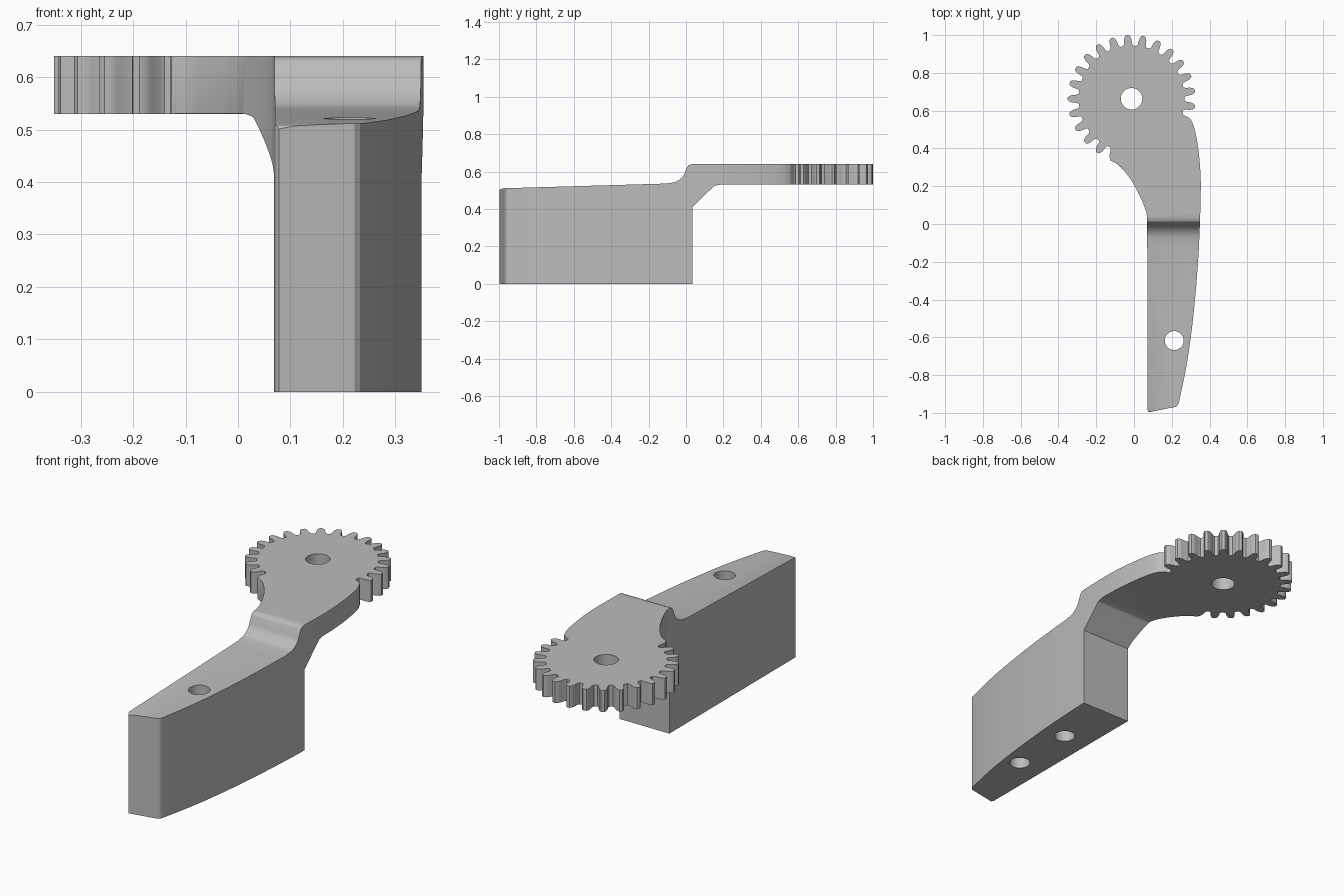
import bpy, bmesh
from math import sin, cos, pi, radians
from mathutils import Vector

if "Cube" in bpy.data.objects:
    bpy.data.objects.remove(bpy.data.objects["Cube"], do_unlink=True)

grey = bpy.data.materials.new("plain_grey")
grey.use_nodes = True
colour = (0.5, 0.5, 0.5, 1)
grey.diffuse_color = colour
grey.node_tree.nodes["Principled BSDF"].inputs["Base Color"].default_value = colour

GEAR = Vector((-0.013, 0.663))
LOW, TOP = 0.53, 0.64


def spline(points, steps=6):
    """Smooth curve through the points."""
    p = [Vector(q) for q in points]
    p = [2 * p[0] - p[1]] + p + [2 * p[-1] - p[-2]]
    out = []
    for a, b, c, d in zip(p, p[1:], p[2:], p[3:]):
        for i in range(steps):
            t = i / steps
            out.append((2 * b + (c - a) * t + (2 * a - 5 * b + 4 * c - d) * t**2
                        + (3 * b - a - 3 * c + d) * t**3) / 2)
    return out + [p[-2]]


def prism(name, outline, start, end, along_x=False):
    """Extrude a flat outline along z, or a (y, z) outline along x."""
    bm = bmesh.new()
    place = (lambda p: (start, p[0], p[1])) if along_x else (lambda p: (p[0], p[1], start))
    face = bm.faces.new([bm.verts.new(place(p)) for p in outline])
    shift = (end - start, 0, 0) if along_x else (0, 0, end - start)
    grown = bmesh.ops.extrude_face_region(bm, geom=[face], use_keep_orig=True)
    moved = [g for g in grown["geom"] if isinstance(g, bmesh.types.BMVert)]
    bmesh.ops.translate(bm, verts=moved, vec=shift)
    bmesh.ops.recalc_face_normals(bm, faces=bm.faces)
    mesh = bpy.data.meshes.new(name)
    bm.to_mesh(mesh)
    bm.free()
    mesh.materials.append(grey)
    obj = bpy.data.objects.new(name, mesh)
    bpy.context.collection.objects.link(obj)
    return obj


def combine(target, other, operation):
    """Apply a boolean and drop the helper."""
    bpy.context.view_layer.objects.active = target
    mod = target.modifiers.new("cut", "BOOLEAN")
    mod.operation, mod.solver, mod.object = operation, "EXACT", other
    bpy.ops.object.modifier_apply(modifier=mod.name)
    bpy.data.objects.remove(other, do_unlink=True)


def drill(target, x, y, radius, bottom, top):
    ring = [(x + radius * cos(a * pi / 24), y + radius * sin(a * pi / 24)) for a in range(48)]
    combine(target, prism("drill", ring, bottom, top), "DIFFERENCE")


# Handle: plan outline trimmed by the side profile
outer_edge = spline([(0.24, -0.935), (0.283, -0.72), (0.318, -0.45), (0.342, -0.15),
                     (0.353, 0.15), (0.35, 0.3), (0.332, 0.45), (0.307, 0.54), (0.265, 0.575)])
inner_edge = spline([(-0.127, 0.338), (-0.08, 0.31), (-0.02, 0.24), (0.03, 0.15),
                     (0.063, 0.07), (0.07, 0.02)])
nose = [(0.071, -0.985), (0.078, -0.996), (0.222, -0.968), (0.233, -0.958)]
plan = nose + outer_edge + [GEAR] + inner_edge
handle = prism("lever_arm", plan, -0.1, 1)

step_curve = spline([(0.03, TOP), (0.012, 0.632), (0, 0.61), (-0.018, 0.573),
                     (-0.055, 0.546), (-0.11, 0.536)])
under_curve = spline([(0.035, 0.41), (0.135, 0.508), (0.155, 0.524), (0.185, LOW)])
profile = ([(-1.1, 0), (0.035, 0)] + under_curve + [(0.8, LOW), (0.8, TOP)] + step_curve
           + [(-0.975, 0.511), (-0.99, 0.507), (-1, 0.497), (-1.1, 0.4)])
combine(handle, prism("side_profile", profile, -1, 1, True), "INTERSECT")

# Softened edges on the inside of the bend
bm = bmesh.new()
bm.from_mesh(handle.data)
soft = []
for e in bm.edges:
    mid = (e.verts[0].co + e.verts[1].co) / 2
    level = abs(e.verts[0].co.z - e.verts[1].co.z) < 1e-4
    at_rim = abs(mid.z - TOP) < 1e-3 or abs(mid.z - LOW) < 1e-3
    if (level and at_rim and 0.19 < mid.y < 0.335 and mid.x < 0.069
            and len(e.link_faces) == 2 and e.calc_face_angle() > 1):
        soft.append(e)
bmesh.ops.bevel(bm, geom=soft, offset=0.02, segments=4, profile=0.5,
                affect="EDGES", clamp_overlap=True)
bm.to_mesh(handle.data)
bm.free()

# Gear with rounded teeth
TEETH = 25
tooth = [(-0.095, 0.281), (-0.075, 0.29), (-0.062, 0.315), (-0.045, 0.33), (-0.022, 0.338)]
tooth += [(-a, r) for a, r in reversed(tooth)]
gear_outline = []
for i in range(TEETH):
    middle = pi + i * 2 * pi / TEETH
    gear_outline += [GEAR + r * Vector((cos(middle + a), sin(middle + a))) for a, r in tooth]
combine(handle, prism("gear", gear_outline, LOW, TOP), "UNION")

# Pivot hole, through hole and blind hole in the underside
drill(handle, GEAR.x, GEAR.y, 0.057, 0.4, 0.8)
drill(handle, 0.213, -0.617, 0.05, -0.1, 0.8)
drill(handle, 0.213, -0.275, 0.05, -0.1, 0.35)

handle.name = "geared_lever"
bpy.ops.object.select_all(action="DESELECT")
handle.select_set(True)
bpy.context.view_layer.objects.active = handle
bpy.ops.object.shade_smooth_by_angle(angle=radians(30))
